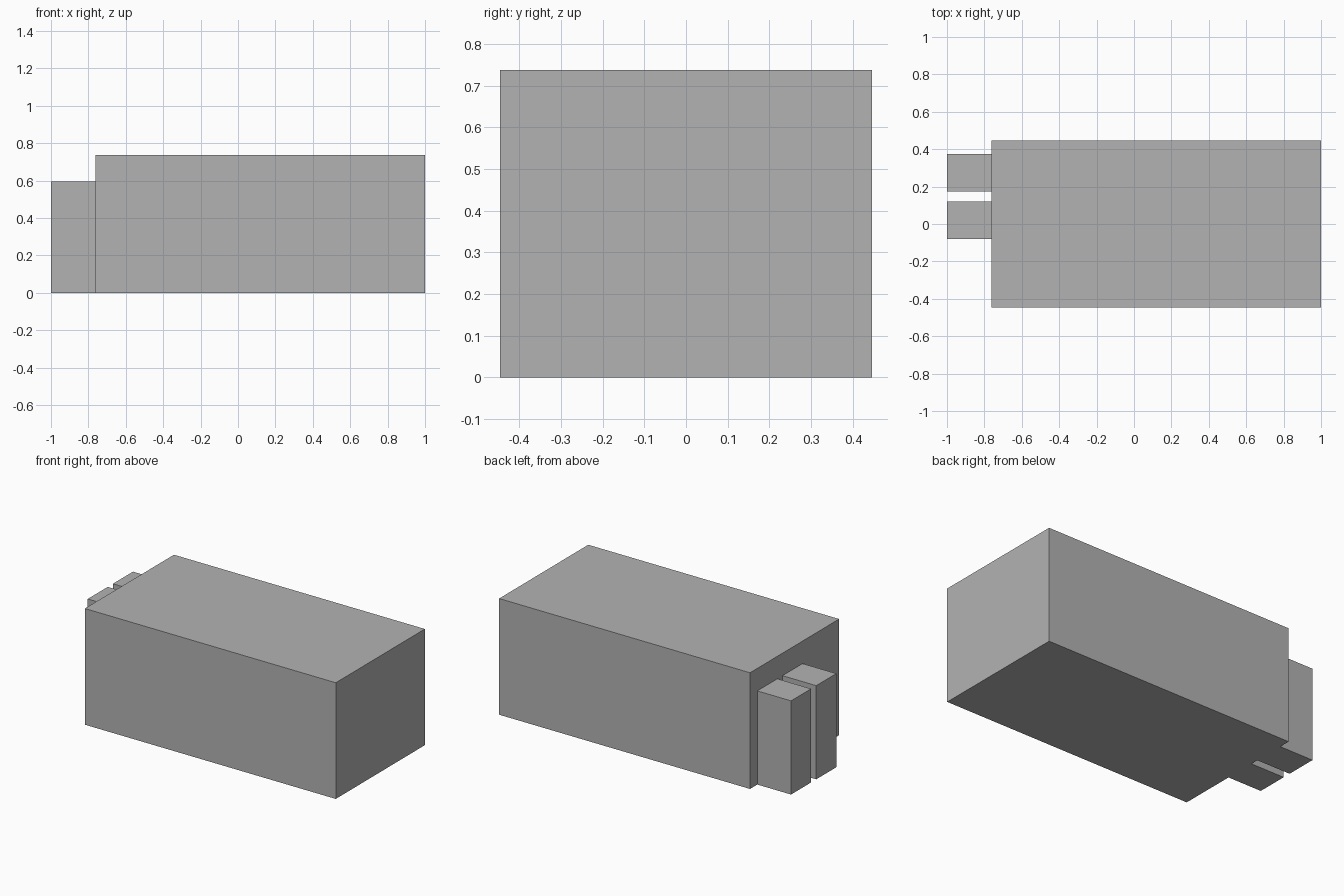
import bpy

if "Cube" in bpy.data.objects:
    bpy.data.objects.remove(bpy.data.objects["Cube"])

grey = bpy.data.materials.new("plain grey")
grey.diffuse_color = (0.45, 0.45, 0.45, 1)
grey.use_nodes = True
grey.node_tree.nodes["Principled BSDF"].inputs["Base Color"].default_value = grey.diffuse_color


def box(name, x, y, z):
    """Box spanning the given (min, max) range on each axis."""
    spans = (x, y, z)
    bpy.ops.mesh.primitive_cube_add(size=1, location=[(a + b) / 2 for a, b in spans])
    obj = bpy.context.object
    obj.name = name
    obj.scale = [b - a for a, b in spans]
    bpy.ops.object.transform_apply(location=False, rotation=False, scale=True)
    obj.data.materials.append(grey)
    return obj


# Main block
box("main_block", (-0.763, 1.0), (-0.447, 0.447), (0, 0.738))

# Two upright stacks against the left end
for name, y in (("front_stack", -0.08), ("back_stack", 0.173)):
    box(name, (-1.0, -0.763), (y, y + 0.201), (0, 0.595))
